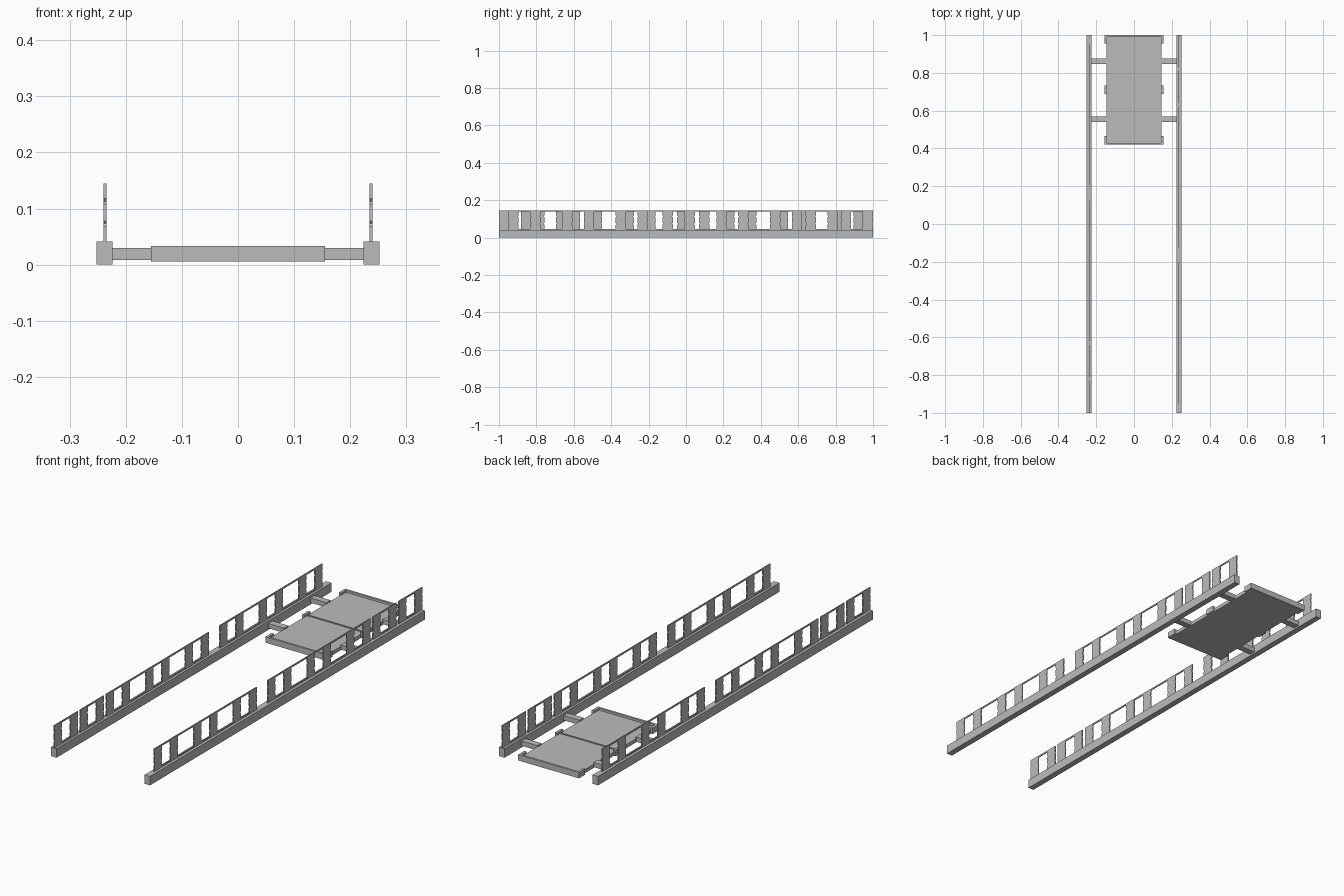
import bpy
import bmesh

cube = bpy.data.objects.get("Cube")
if cube:
    bpy.data.objects.remove(cube, do_unlink=True)

grey = bpy.data.materials.new("plain_grey")
grey.use_nodes = True
grey.diffuse_color = (0.5, 0.5, 0.5, 1)
grey.node_tree.nodes["Principled BSDF"].inputs["Base Color"].default_value = (0.5, 0.5, 0.5, 1)


def finish(name, bm):
    bmesh.ops.recalc_face_normals(bm, faces=bm.faces[:])
    mesh = bpy.data.meshes.new(name)
    bm.to_mesh(mesh)
    bm.free()
    mesh.materials.append(grey)
    obj = bpy.data.objects.new(name, mesh)
    bpy.context.collection.objects.link(obj)
    return obj


def add_box(bm, x, y, z):
    """Add a box given its (min, max) range on each axis."""
    verts = bmesh.ops.create_cube(bm, size=1)["verts"]
    for v in verts:
        v.co = [r[0] if c < 0 else r[1] for c, r in zip(v.co, (x, y, z))]


# Shared fence sizes
THICK = 0.005
POST = 0.055
FRAME = 0.172
BAY_GAP = 0.115
BASE, TOP = 0.04, 0.145
BAR = 0.007


def add_post(bm, x, y):
    """Flat post with small notches on its two edges."""
    half = POST / 2
    edge = [(half, BASE), (half, 0.068), (half - 0.005, 0.073), (half, 0.078),
            (half, 0.108), (half - 0.005, 0.113), (half, 0.118), (half, TOP)]
    outline = edge + [(-w, z) for w, z in reversed(edge)]
    face = bm.faces.new([bm.verts.new((x - THICK / 2, y + w, z)) for w, z in outline])
    out = bmesh.ops.extrude_face_region(bm, geom=[face])["geom"]
    for v in out:
        if isinstance(v, bmesh.types.BMVert):
            v.co.x += THICK


def add_fence(bm, x, start, frames, sign):
    """A run of two-post frames joined by a thin bar at the top and the bottom."""
    length = frames * FRAME + (frames - 1) * BAY_GAP
    for i in range(frames):
        y = start + i * (FRAME + BAY_GAP)
        for p in (y + POST / 2, y + FRAME - POST / 2):
            add_post(bm, x, sign * p)
    span = sorted((sign * start, sign * (start + length)))
    for z in ((BASE, BASE + BAR), (TOP - BAR, TOP)):
        add_box(bm, (x - THICK / 2 + 0.0005, x + THICK / 2 - 0.0005), span, z)


# Long side beams and fences, the two sides turned half round from each other
for side, sign in (("left", 1), ("right", -1)):
    bm = bmesh.new()
    add_box(bm, sorted((sign * 0.224, sign * 0.252)), (-1, 1), (0, 0.041))
    finish(side + "_side_beam", bm)

    bm = bmesh.new()
    for start, frames in ((-0.95, 3), (-0.125, 3), (0.64, 1), (0.828, 1)):
        add_fence(bm, sign * 0.237, start, frames, sign)
    finish(side + "_fence", bm)

# Platform: two plates with upturned ends and a seam ridge
for name, y0, y1 in (("front_plate", 0.42, 0.71), ("back_plate", 0.71, 1.0)):
    bm = bmesh.new()
    add_box(bm, (-0.146, 0.146), (y0, y1), (0.006, 0.023))
    finish(name, bm)

bm = bmesh.new()
for y in ((0.42, 0.43), (0.99, 1.0)):
    add_box(bm, (-0.155, 0.155), y, (0.006, 0.033))
finish("platform_end_walls", bm)

bm = bmesh.new()
add_box(bm, (-0.146, 0.146), (0.707, 0.713), (0.006, 0.027))
finish("platform_seam", bm)

# Side tabs and cross bars
tabs, bars = bmesh.new(), bmesh.new()
for sign in (1, -1):
    for y in (0.4425, 0.71, 0.9775):
        add_box(tabs, sorted((sign * 0.143, sign * 0.155)), (y - 0.0225, y + 0.0225), (0.006, 0.033))
    for y in (0.555, 0.862):
        add_box(bars, sorted((sign * 0.143, sign * 0.226)), (y - 0.015, y + 0.015), (0.008, 0.03))
finish("platform_side_tabs", tabs)
finish("cross_bars", bars)
